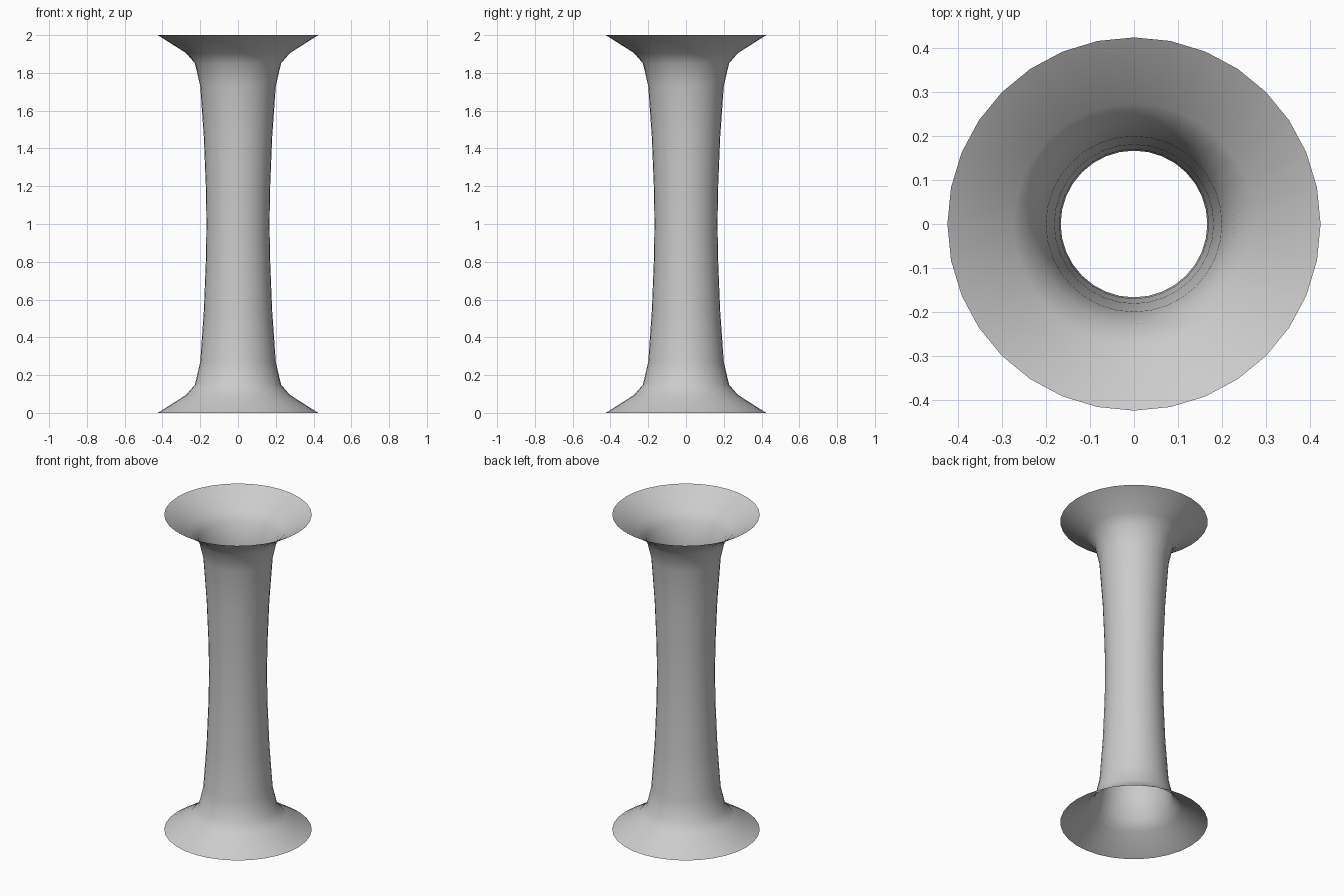
import bpy, bmesh, math

if "Cube" in bpy.data.objects:
    bpy.data.objects.remove(bpy.data.objects["Cube"])

SIDES = 32
# Lower half of the profile (radius, height), mirrored about z = 1
half = [(0.425, 0.0), (0.275, 0.095), (0.228, 0.15), (0.2, 0.27),
        (0.181, 0.54), (0.17, 0.81)]
profile = half + [(0.167, 1.0)] + [(r, 2 - z) for r, z in reversed(half)]

# Open flared tube: revolve the profile around z
bm = bmesh.new()
rings = [[bm.verts.new((r * math.cos(2 * math.pi * i / SIDES),
                        r * math.sin(2 * math.pi * i / SIDES), z))
          for i in range(SIDES)] for r, z in profile]
for low, high in zip(rings, rings[1:]):
    for i in range(SIDES):
        j = (i + 1) % SIDES
        bm.faces.new((low[i], low[j], high[j], high[i])).smooth = True

mesh = bpy.data.meshes.new("flared_tube")
bm.to_mesh(mesh)
bm.free()
tube = bpy.data.objects.new("flared_tube", mesh)
bpy.context.collection.objects.link(tube)
